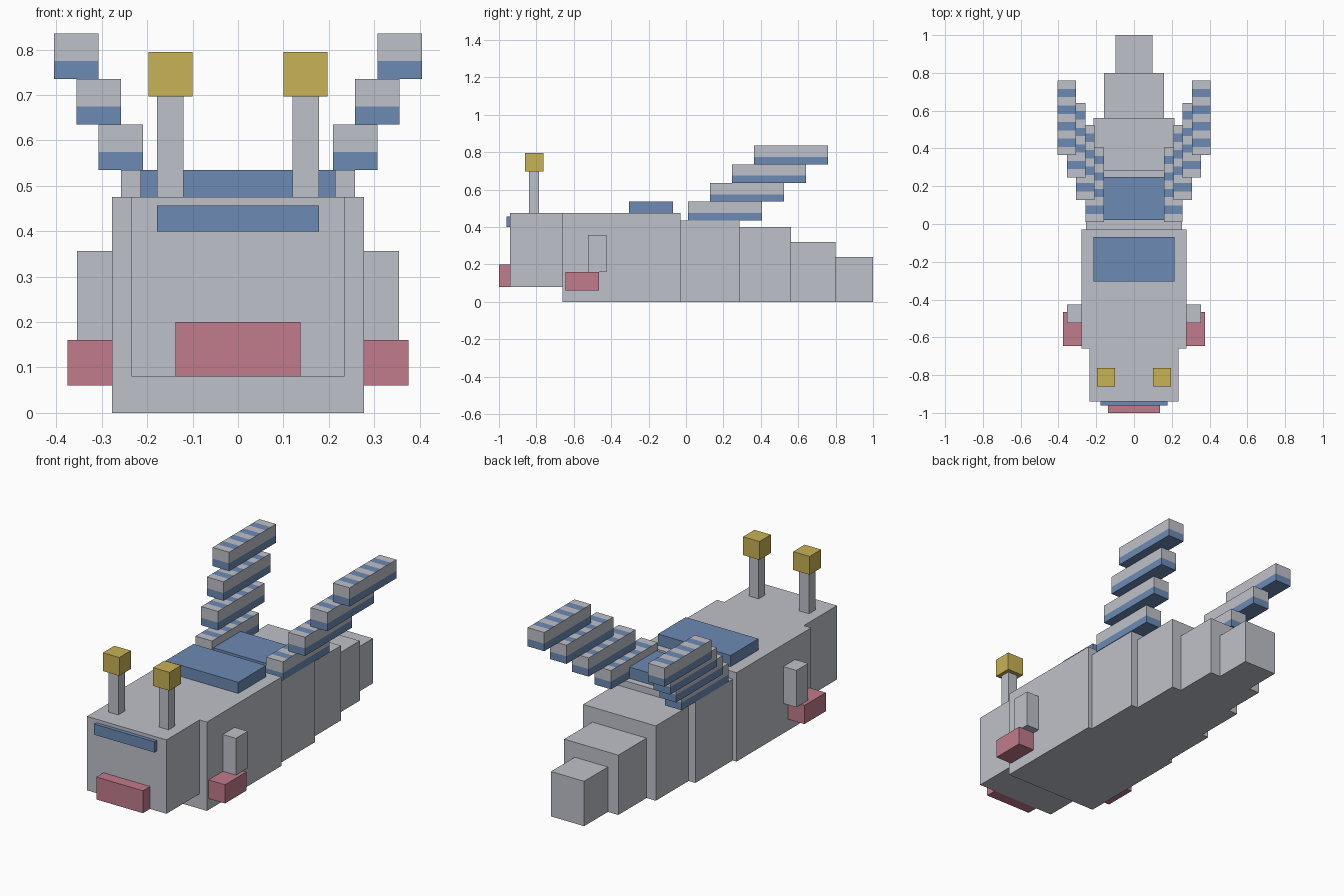
import bpy
import bmesh
from mathutils import Vector

default = bpy.data.objects.get("Cube")
if default:
    bpy.data.objects.remove(default, do_unlink=True)


def material(name, rgb):
    mat = bpy.data.materials.new(name)
    mat.use_nodes = True
    colour = (*rgb, 1.0)
    mat.diffuse_color = colour
    mat.node_tree.nodes["Principled BSDF"].inputs["Base Color"].default_value = colour
    return mat


GREY = material("pale grey", (0.52, 0.535, 0.585))
BLUE = material("slate blue", (0.15, 0.255, 0.455))
PINK = material("dusty pink", (0.53, 0.20, 0.26))
GOLD = material("mustard yellow", (0.58, 0.445, 0.09))


def box_mesh(lo, hi):
    """Box between two corners, as a bmesh."""
    lo, hi = Vector(lo), Vector(hi)
    bm = bmesh.new()
    bmesh.ops.create_cube(bm, size=1)
    for v in bm.verts:
        v.co = (lo + hi) / 2 + v.co * (hi - lo)
    return bm


def finish(name, bm, mats):
    mesh = bpy.data.meshes.new(name)
    bm.to_mesh(mesh)
    bm.free()
    for mat in mats:
        mesh.materials.append(mat)
    obj = bpy.data.objects.new(name, mesh)
    bpy.context.collection.objects.link(obj)
    return obj


def block(name, half_x, y, z, mat):
    """Box centred on the middle plane."""
    return finish(name, box_mesh((-half_x, y[0], z[0]), (half_x, y[1], z[1])), [mat])


def side_x(x, side):
    return sorted((x[0] * side, x[1] * side))


def pair(name, x, y, z, mat):
    """The same box on both sides."""
    for label, side in (("left", 1), ("right", -1)):
        a, b = side_x(x, side)
        finish(f"{label}_{name}", box_mesh((a, y[0], z[0]), (b, y[1], z[1])), [mat])


def wing_bar(name, x, y, z, stripes=9):
    """Bar with a blue lower band and stripes across its top."""
    bm = box_mesh((x[0], y[0], z[0]), (x[1], y[1], z[1]))
    band = z[0] + 0.4 * (z[1] - z[0])
    step = (y[1] - y[0]) / stripes
    cuts = [((0, 0, band), (0, 0, 1))]
    cuts += [((0, y[0] + i * step, 0), (0, 1, 0)) for i in range(1, stripes)]
    for point, normal in cuts:
        bmesh.ops.bisect_plane(bm, geom=bm.verts[:] + bm.edges[:] + bm.faces[:],
                               plane_co=point, plane_no=normal)
    bm.normal_update()
    for f in bm.faces:
        c = f.calc_center_median()
        if f.normal.z > 0.5:
            f.material_index = int((c.y - y[0]) / step) % 2
        else:
            f.material_index = int(c.z < band)
    finish(name, bm, [GREY, BLUE])


# Head and tapering body
block("head", 0.235, (-0.94, -0.66), (0.08, 0.475), GREY)
block("front_body", 0.278, (-0.66, -0.03), (0, 0.475), GREY)
block("middle_body", 0.255, (-0.03, 0.285), (0, 0.435), GREY)
block("rear_body", 0.215, (0.285, 0.562), (0, 0.40), GREY)
block("tail_base", 0.16, (0.562, 0.80), (0, 0.32), GREY)
block("tail_tip", 0.098, (0.80, 1.0), (0, 0.24), GREY)

# Face
block("brow", 0.178, (-0.96, -0.94), (0.40, 0.457), BLUE)
block("mouth", 0.138, (-1.0, -0.94), (0.08, 0.20), PINK)

# Back plates
block("front_back_plate", 0.215, (-0.305, -0.07), (0.475, 0.535), BLUE)
block("rear_back_plate", 0.162, (0.02, 0.25), (0.435, 0.495), BLUE)

# Eyes on stalks, feet and fins
pair("eye_stalk", (0.12, 0.178), (-0.84, -0.785), (0.475, 0.697), GREY)
pair("eye", (0.10, 0.197), (-0.86, -0.763), (0.697, 0.795), GOLD)
pair("foot", (0.278, 0.375), (-0.645, -0.465), (0.06, 0.16), PINK)
pair("side_fin", (0.278, 0.355), (-0.525, -0.425), (0.16, 0.357), GREY)

# Stepped wings, each bar further out, back and up
for label, side in (("left", 1), ("right", -1)):
    for i in range(4):
        x0, y0, z0 = 0.16 + 0.049 * i, 0.01 + 0.118 * i, 0.435 + 0.1 * i
        wing_bar(f"{label}_wing_bar_{i + 1}", side_x((x0, x0 + 0.098), side),
                 (y0, y0 + 0.395), (z0, z0 + 0.1))
